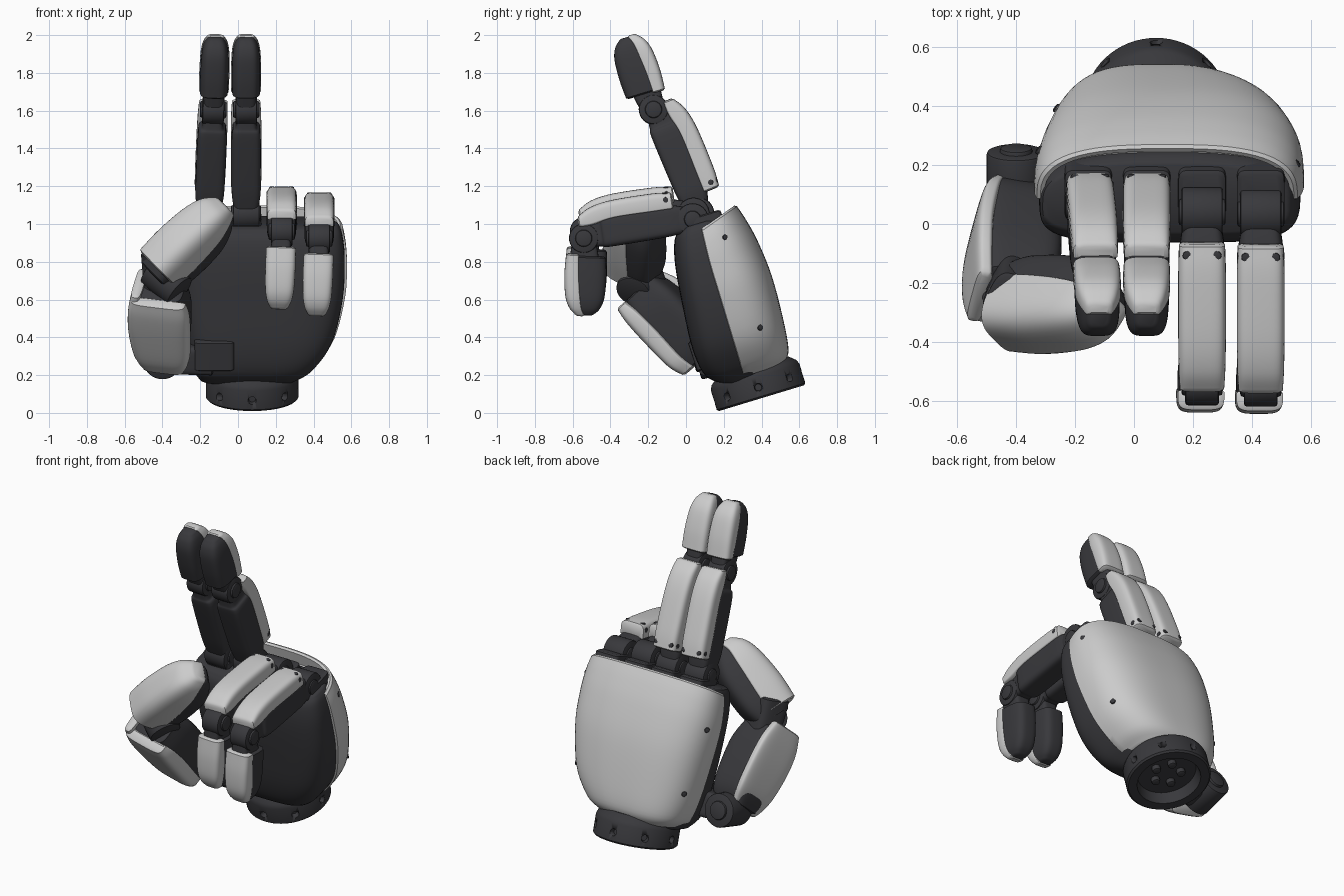
import bpy, bmesh, math
from mathutils import Vector, Matrix

if "Cube" in bpy.data.objects:
    bpy.data.objects.remove(bpy.data.objects["Cube"])

dark = bpy.data.materials.new("dark_plastic")
dark.diffuse_color = (0.04, 0.04, 0.045, 1)
dark.use_nodes = True
dark.node_tree.nodes["Principled BSDF"].inputs["Base Color"].default_value = dark.diffuse_color


def finish(name, bm, mat=None):
    bmesh.ops.recalc_face_normals(bm, faces=bm.faces)
    me = bpy.data.meshes.new(name)
    bm.to_mesh(me)
    bm.free()
    ob = bpy.data.objects.new(name, me)
    bpy.context.collection.objects.link(ob)
    if mat:
        me.materials.append(mat)
    bpy.ops.object.select_all(action='DESELECT')
    ob.select_set(True)
    bpy.context.view_layer.objects.active = ob
    bpy.ops.object.shade_smooth_by_angle(angle=math.radians(35))
    return ob


def frame(origin, direction, back):
    """Local z runs along the part, local y points to its outer (shell) side."""
    z = Vector(direction).normalized()
    x = Vector(back).cross(z).normalized()
    y = z.cross(x)
    m = Matrix((x, y, z)).transposed().to_4x4()
    m.translation = Vector(origin)
    return m


def smooth(secs, k=5):
    out = []
    n = len(secs)
    for i in range(n - 1):
        a, b, c, d = secs[max(i - 1, 0)], secs[i], secs[i + 1], secs[min(i + 2, n - 1)]
        for j in range(k):
            t = j / k
            out.append([b[q] + .5 * t * (c[q] - a[q] + t * (2 * a[q] - 5 * b[q] + 4 * c[q] - d[q]
                        + t * (3 * (b[q] - c[q]) + d[q] - a[q]))) for q in range(6)])
    out.append(list(secs[-1]))
    return out


def loft(name, m, secs, mat=None, p=(.5, .6), n=40, c=.012, recess=0, slant=0):
    """secs: (w, u_min, u_max, v_low, v_mid, v_high); p: roundness of lower, upper half."""
    secs = smooth(secs)
    w0, w1 = secs[0][0], secs[-1][0]

    def cap(s, e, c=c):
        w, a, b, lo, mid, hi = s
        return [w + e, a + c, b - c, min(lo + c, mid), mid, hi - c]
    rings = [cap(secs[0], -c * .6)] + secs + [cap(secs[-1], c * .6)]
    if recess:
        rings += [cap(secs[-1], 0, .025), cap(secs[-1], -recess, .03)]
    bm = bmesh.new()
    prev = None
    for w, a, b, lo, mid, hi in rings:
        ring = []
        f = slant * max(0, min(1, (w - w0) / (w1 - w0))) ** 2
        for i in range(n):
            t = 2 * math.pi * (i + .5) / n
            co, si = math.cos(t), math.sin(t)
            e = p[1] if si > 0 else p[0]
            u = (a + b) / 2 + (b - a) / 2 * math.copysign(abs(co) ** e, co)
            v = mid + (hi - mid if si > 0 else lo - mid) * abs(si) ** e
            ring.append(bm.verts.new(m @ Vector((u, v, w - f * (hi - v)))))
        if prev:
            for i in range(n):
                bm.faces.new((prev[i], prev[(i + 1) % n], ring[(i + 1) % n], ring[i]))
        else:
            bm.faces.new(ring)
        prev = ring
    bm.faces.new(prev)
    return finish(name, bm, mat)


def sym(*rows):
    return [(w, -h, h, lo, mid, hi) for w, h, lo, mid, hi in rows]


def cyl(name, pos, axis, r, length, mat=dark, seg=32):
    bm = bmesh.new()
    m = Matrix.Translation(pos) @ Vector(axis).to_track_quat('Z', 'Y').to_matrix().to_4x4()
    bmesh.ops.create_cone(bm, cap_ends=True, segments=seg, radius1=r, radius2=r, depth=length, matrix=m)
    rim = [e for e in bm.edges if abs(e.calc_face_angle(0)) > 1]
    bmesh.ops.bevel(bm, geom=rim, offset=min(.01, r * .3), segments=2, affect='EDGES', profile=.5)
    return finish(name, bm, mat)


# palm: tilted frame, dark body and pale back shell
V, W = Vector((0, .957, .29)), Vector((0, -.29, .957))
P = frame((0, .4, .078), W, V)
loft("palm_body", P, [
    (.13, -.2, .31, -.17, -.05, .1), (.2, -.24, .40, -.25, -.05, .12),
    (.35, -.27, .50, -.275, -.05, .14), (.58, -.30, .555, -.26, -.05, .15),
    (.8, -.32, .565, -.235, -.05, .13), (.93, -.32, .55, -.2, -.05, .12),
    (.975, -.31, .53, -.16, -.05, .10)], dark, p=(.5, .75), n=64)
loft("palm_back_shell", P, [
    (.145, -.2, .33, -.06, -.05, .17), (.2, -.245, .41, -.06, -.05, .21),
    (.35, -.285, .51, -.06, -.05, .23), (.6, -.32, .567, -.06, -.05, .24),
    (.8, -.338, .577, -.06, -.05, .222), (.93, -.338, .57, -.055, -.045, .195),
    (1.01, -.33, .555, -.05, -.04, .17)], p=(.5, .7), n=64, recess=.07, slant=.33)
loft("thumb_rail", P, [(.24, -.23, -.02, -.285, -.2, -.1), (.39, -.23, -.02, -.288, -.2, -.1)],
     dark, p=(.2, .2))
for i, (u, v, w) in enumerate([(.485, .1, .36), (.55, .06, .87), (-.26, .1, .36), (-.32, .07, .75)]):
    cyl(f"shell_screw_{i}", P @ Vector((u, v, w)), (math.copysign(.75, u), .55, .1), .016, .02, dark, 16)

# wrist ring: lathed cup with radial holes
bm = bmesh.new()
prof = [(0, .07), (.17, .07), (.185, .0), (.235, .0), (.245, .01), (.245, .115), (.235, .14), (.2, .17), (0, .17)]
WR = P @ Matrix.Translation((.075, 0, 0))
vs = [bm.verts.new((r, 0, z)) for r, z in prof]
es = [bm.edges.new(e) for e in zip(vs, vs[1:])]
bmesh.ops.spin(bm, geom=vs + es, cent=(0, 0, 0), axis=(0, 0, 1), angle=2 * math.pi, steps=64)
bmesh.ops.remove_doubles(bm, verts=bm.verts, dist=1e-4)
bmesh.ops.transform(bm, matrix=WR, verts=bm.verts)
wrist = finish("wrist_ring", bm, dark)
bm = bmesh.new()
for i in range(8):
    m = WR @ Matrix.Rotation(math.pi * i / 4, 4, 'Z') @ Matrix.Translation((.24, 0, .06)) \
        @ Matrix.Rotation(math.pi / 2, 4, 'Y')
    bmesh.ops.create_cone(bm, cap_ends=True, segments=16, radius1=.018, radius2=.024, depth=.06, matrix=m)
cutter = finish("wrist_hole_cutter", bm, dark)
cutter.hide_render = True
cutter.hide_set(True)
mod = wrist.modifiers.new("holes", 'BOOLEAN')
mod.operation, mod.object = 'DIFFERENCE', cutter
for i in range(5):
    a = 2 * math.pi * i / 5
    cyl(f"wrist_pin_{i}", WR @ Vector((.08 * math.cos(a), .08 * math.sin(a), .06)), W, .025, .04, dark, 16)


# fingers
def finger(name, knuckle, prox, dist, length):
    k = Vector(knuckle)
    prox, dist = Vector(prox).normalized(), Vector(dist).normalized()
    s = length / .6
    X = Vector((1, 0, 0))
    f = frame(k, prox, prox.cross(X))
    j = f @ Vector((0, -.013, length))
    g = frame(j, dist, dist.cross(X))
    side = f.to_3x3() @ X
    # knuckle and its mount in the palm
    cyl(name + "_knuckle", k, side, .085, .14)
    cyl(name + "_knuckle_pin", k, side, .045, .16)
    loft(name + "_mount", frame((k.x, .13, .95), W, V), sym((-.04, .085, -.12, 0, .1), (.1, .08, -.1, 0, .085)),
         dark, p=(.3, .3))
    # proximal link and shell
    loft(name + "_proximal", f, sym(
        (.0, .055, -.06, 0, .06), (.1 * s, .074, -.07, 0, .09), (.2 * s, .077, -.075, 0, .1),
        (.46 * s, .076, -.078, 0, .1), (.51 * s, .056, -.07, 0, .09), (.6 * s, .05, -.055, 0, .05)),
         dark, p=(.4, .4))
    loft(name + "_proximal_shell", f, sym(
        (.1 * s, .078, .07, .085, .158), (.2 * s, .081, .07, .085, .167), (.42 * s, .081, .07, .085, .165),
        (.54 * s, .079, .05, .07, .145), (.61 * s, .075, .05, .06, .108)), p=(.4, .42))
    cyl(name + "_shell_screw", f @ Vector((0, .122, .13 * s)), side, .016, .16, dark, 16)
    for e in (-1, 1):
        cyl(f"{name}_shell_pin_{e}", f @ Vector((.05 * e, .12, .13 * s)), f.to_3x3() @ Vector((0, 1, 0)),
            .016, .082, dark, 16)
    # middle joint
    cyl(name + "_joint", j, side, .078, .115)
    cyl(name + "_joint_pin", j, side, .045, .14)
    loft(name + "_link", g, sym((-.02, .05, -.06, 0, .06), (.13, .055, -.09, 0, .07)), dark, p=(.4, .4))
    # fingertip
    loft(name + "_tip_pad", g, sym(
        (.1, .074, -.122, .03, .07), (.2, .076, -.128, .03, .07), (.31, .072, -.122, .02, .06),
        (.37, .06, -.1, .01, .05), (.4, .042, -.07, .0, .02)), dark, p=(.5, .5))
    loft(name + "_tip_shell", g, sym(
        (.09, .079, .02, .035, .09), (.2, .08, .015, .03, .095), (.31, .076, .005, .015, .085),
        (.37, .064, -.005, .005, .062), (.405, .046, -.02, -.01, .03)), p=(.5, .48))


finger("index", (-.155, .065, 1.055), (.04, -.375, .927), (.03, -.29, .957), .6)
finger("middle", (.043, .065, 1.055), (0, -.375, .927), (0, -.29, .957), .6)
finger("ring", (.231, .04, 1.055), (0, -.988, -.14), (-.035, -.04, -1), .585)
finger("little", (.43, .035, 1.025), (0, -.988, -.15), (-.035, -.04, -1), .585)

# thumb base joint
cyl("thumb_base_joint", (-.40, .15, .3), V, .1, .2)
cyl("thumb_base_pin", (-.40, .15, .3), V, .055, .23)
loft("thumb_base_link", frame((-.42, .13, .29), (1, 0, 0), V), sym(
    (0, .075, -.07, 0, .07), (.28, .08, -.08, 0, .08)), dark, p=(.35, .35))

# thumb metacarpal: dark core, front shell and outer side shell
T = frame((-.395, .1, .285), (-.02, -.67, .75), (-.2, -.73, -.65))
loft("thumb_metacarpal", T, sym(
    (.02, .11, -.09, 0, .1), (.12, .135, -.135, 0, .12), (.36, .145, -.14, 0, .13),
    (.5, .12, -.11, 0, .1)), dark, p=(.45, .45))
loft("thumb_metacarpal_shell", T, [
    (.015, -.13, .09, .05, .07, .13), (.1, -.16, .125, .06, .08, .155), (.28, -.168, .155, .06, .08, .165),
    (.42, -.165, .155, .07, .09, .165), (.5, -.15, .14, .09, .1, .155)], p=(.4, .45), n=48)
loft("thumb_outer_shell", T, [
    (.03, .06, .1, -.1, .0, .115), (.12, .08, .138, -.145, .0, .14), (.28, .1, .162, -.165, .0, .15),
    (.42, .1, .162, -.15, .0, .15), (.53, .09, .145, -.1, .0, .13)], p=(.5, .5), n=48)

# thumb middle joint
loft("thumb_middle_link", frame((-.39, -.2, .62), (-.02, -.1, .3), (-.4, -.85, .2)), sym(
    (0, .1, -.1, 0, .07), (.24, .1, -.1, 0, .08)), dark, p=(.5, .5))
cyl("thumb_middle_joint", (-.38, -.25, .7), (.7, -.3, -.6), .095, .2)

# thumb tip
D = frame((-.40, -.255, .75), (.34, -.015, .34), (-.42, -.82, .38))
loft("thumb_tip_pad", D, sym(
    (-.04, .1, -.1, 0, .1), (.08, .122, -.135, 0, .135), (.28, .12, -.14, 0, .125),
    (.4, .095, -.1, 0, .1), (.46, .06, -.05, 0, .06)), dark, p=(.55, .55))
loft("thumb_tip_shell", D, sym(
    (.0, .128, -.03, .0, .172), (.15, .132, -.03, .0, .175), (.32, .124, -.02, .0, .155),
    (.42, .1, -.01, .005, .122), (.475, .065, -.02, 0, .07)), p=(.5, .6), n=48)
